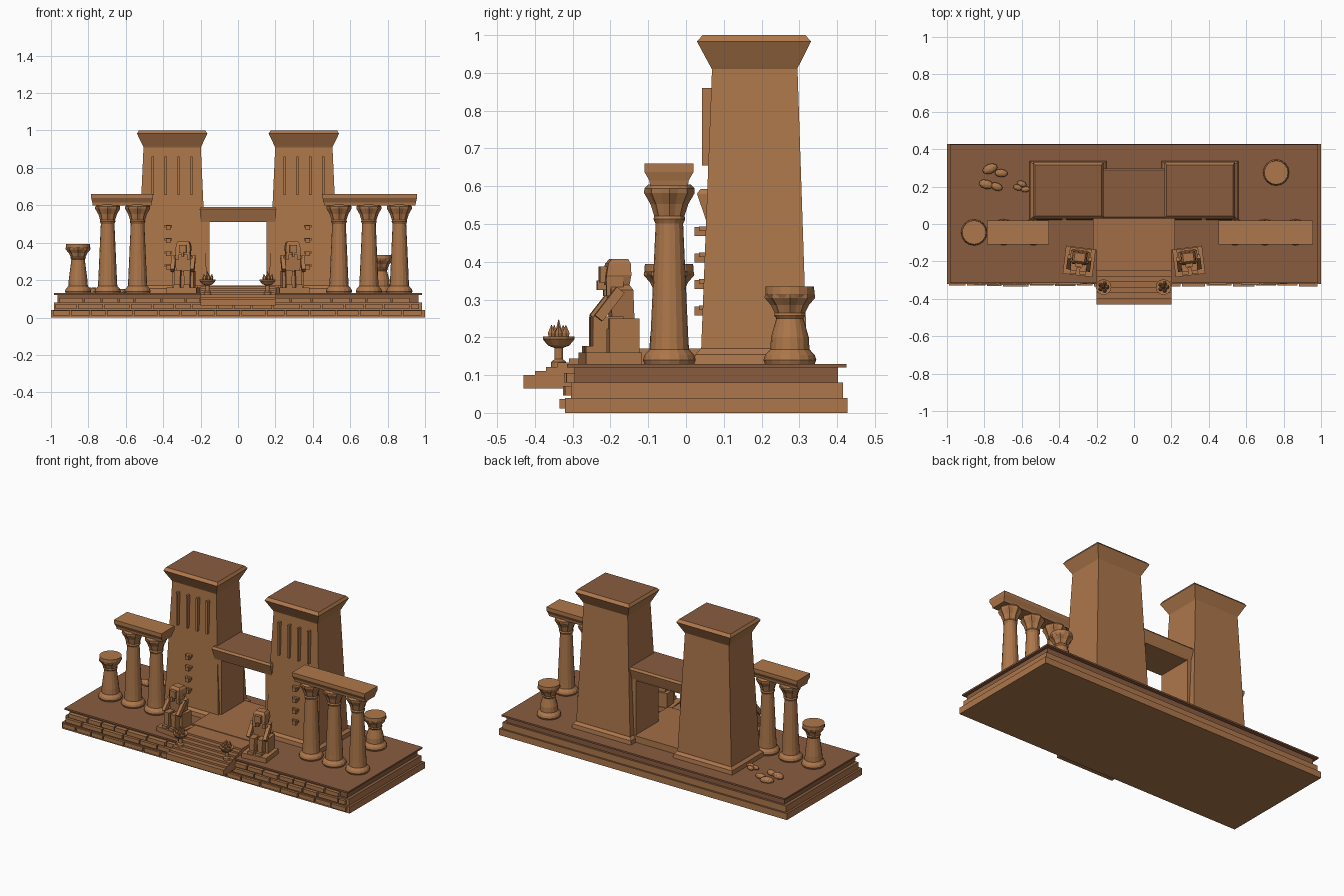
import bpy
import bmesh
import math
import random
from mathutils import Matrix, Vector

random.seed(4)
if "Cube" in bpy.data.objects:
    bpy.data.objects.remove(bpy.data.objects["Cube"], do_unlink=True)


def material(name, rgb):
    m = bpy.data.materials.new(name)
    m.use_nodes = True
    m.diffuse_color = (*rgb, 1)
    m.node_tree.nodes["Principled BSDF"].inputs["Base Color"].default_value = (*rgb, 1)
    return m


SAND = material("sandstone", (0.42, 0.185, 0.07))
DARK = material("dark sandstone", (0.25, 0.108, 0.05))
STEP = material("worn step stone", (0.36, 0.155, 0.062))


def rect(cx, cy, hx, hy, z):
    return [Vector((cx + sx * hx, cy + sy * hy, z))
            for sx, sy in ((-1, -1), (1, -1), (1, 1), (-1, 1))]


def circle(cx, cy, r, z, sides=16, notch=1.0):
    return [Vector((cx + r * (notch if i % 2 else 1) * math.cos(math.tau * i / sides),
                    cy + r * (notch if i % 2 else 1) * math.sin(math.tau * i / sides), z))
            for i in range(sides)]


def loft(name, rings, mat=SAND, top=None, place=None):
    """Skin a stack of rings; faces turned straight up may take a second colour."""
    bm = bmesh.new()
    loops = [[bm.verts.new(p) for p in ring] for ring in rings]
    n = len(loops[0])
    for a, b in zip(loops, loops[1:]):
        for i in range(n):
            j = (i + 1) % n
            bm.faces.new((a[i], a[j], b[j], b[i]))
    bm.faces.new(loops[0][::-1])
    bm.faces.new(loops[-1])
    bm.normal_update()
    if top:
        for f in bm.faces:
            f.material_index = int(f.normal.z > 0.9)
    me = bpy.data.meshes.new(name)
    bm.to_mesh(me)
    bm.free()
    me.materials.append(mat)
    if top:
        me.materials.append(top)
    ob = bpy.data.objects.new(name, me)
    bpy.context.collection.objects.link(ob)
    if place:
        ob.matrix_world = place
    return ob


def box(name, x, y, z, mat=SAND, top=None, place=None):
    cx, cy, hx, hy = sum(x) / 2, sum(y) / 2, (x[1] - x[0]) / 2, (y[1] - y[0]) / 2
    return loft(name, [rect(cx, cy, hx, hy, h) for h in z], mat, top, place)


def turned(name, cx, cy, profile, mat=SAND, sides=16):
    """Turned shape from (radius, height, notch) steps."""
    return loft(name, [circle(cx, cy, r, z, sides, k) for r, z, k in profile], mat)


# Stepped base and floor slab
box("base_lower", (-1, 1), (-0.32, 0.427), (0, 0.04), SAND, DARK)
box("base_middle", (-0.985, 0.985), (-0.305, 0.415), (0.04, 0.08), SAND, DARK)
box("base_upper", (-0.965, 0.965), (-0.295, 0.402), (0.08, 0.12), DARK)
box("floor_slab", (-0.985, 0.985), (-0.315, 0.425), (0.12, 0.13), DARK)

# Facing bricks along the front of each tier
for row, (z, back, half) in enumerate(((0.012, -0.32, 0.99), (0.046, -0.305, 0.975), (0.08, -0.295, 0.955))):
    x = -half
    while x < half - 0.03:
        end = min(x + random.uniform(0.08, 0.15), half)
        out = random.uniform(0.008, 0.016) + 0.006 * row
        box(f"brick_row_{row}", (x, end - 0.008), (back - out, back + 0.01), (z, z + 0.025))
        x = end

# Entrance stairs and threshold
for i in range(7):
    box("stair", (-0.2, 0.2), (-0.43 + 0.03 * i, -0.13),
        (0.065 + 0.008 * i, 0.1 + 0.011 * i), SAND, STEP)
box("threshold", (-0.22, 0.22), (-0.14, 0.29), (0.125, 0.17), SAND, STEP)

# Towers, with ridges, hooks and door jambs
for side in (-1, 1):
    cx = 0.352 * side
    loft("tower_plinth", [rect(cx, 0.18, 0.206, 0.158, 0.13), rect(cx, 0.18, 0.203, 0.155, 0.155),
                          rect(cx, 0.18, 0.188, 0.141, 0.17)])
    loft("tower", [rect(cx, 0.18, 0.187, 0.14, 0.165), rect(cx, 0.182, 0.153, 0.113, 0.915)])
    loft("tower_cornice", [rect(cx, 0.181, 0.153, 0.113, 0.91), rect(cx, 0.181, 0.158, 0.118, 0.92),
                           rect(cx, 0.18, 0.188, 0.151, 0.983), rect(cx, 0.18, 0.178, 0.136, 1.0)],
         SAND, DARK)
    for k in range(4):
        rx = cx + (k - 1.5) * 0.069
        box("tower_ridge", (rx - 0.006, rx + 0.006), (0.042, 0.09), (0.655, 0.86))
        hx, hz = 0.372 * side, 0.27 + 0.07 * k
        box("hook_arm", (hx - 0.012, hx + 0.012), (0.022, 0.07), (hz - 0.012, hz + 0.012))
        box("hook_collar", (hx - 0.02, hx + 0.02), (0.035, 0.07), (hz + 0.002, hz + 0.014))
    jx = 0.178 * side
    box("door_jamb", (jx - 0.025, jx + 0.025), (0.055, 0.28), (0.13, 0.52))

# Gate lintel
loft("lintel", [rect(0, 0.165, 0.2, 0.112, 0.51), rect(0, 0.165, 0.2, 0.117, 0.525),
                rect(0, 0.163, 0.205, 0.134, 0.58), rect(0, 0.163, 0.2, 0.125, 0.592)], SAND, DARK)


# Columns share one foot and one petalled capital
def foot(name, x, y, neck):
    turned(name, x, y, [(0.066, 0.13, 1), (0.07, 0.14, 1), (0.066, 0.153, 1), (0.052, 0.168, 1),
                        (0.05, 0.2, 1), (0.036, neck, 1)])


def capital(name, x, y, z, h):
    turned(name, x, y, [(0.036, z, 1), (0.042, z + 0.12 * h, 1), (0.04, z + 0.2 * h, 0.9),
                        (0.05, z + 0.5 * h, 0.85), (0.067, z + 0.78 * h, 0.86),
                        (0.066, z + 0.9 * h, 0.92), (0.056, z + h, 1)])


for x in (-0.697, -0.537, 0.54, 0.7, 0.863):
    foot("column", x, -0.044, 0.51)
    capital("column_capital", x, -0.044, 0.5, 0.105)
for x, y, z in ((-0.855, -0.045, 0.31), (0.76, 0.275, 0.25)):
    foot("broken_column", x, y, z)
    capital("broken_column_capital", x, y, z, 0.07)
    turned("broken_column_top", x, y, [(0.06, z + 0.055, 1), (0.065, z + 0.065, 1), (0.064, z + 0.084, 1)])

# Beams over the colonnades
for x0, x1 in ((-0.785, -0.455), (0.452, 0.957)):
    cx, hx = (x0 + x1) / 2, (x1 - x0) / 2
    loft("colonnade_beam", [rect(cx, -0.045, hx - 0.008, 0.05, 0.6), rect(cx, -0.045, hx - 0.006, 0.052, 0.615),
                            rect(cx, -0.045, hx, 0.065, 0.638), rect(cx, -0.045, hx, 0.065, 0.66)])

# Seated guardian statues
for side in (-1, 1):
    at = Matrix.Translation((0.293 * side, -0.2, 0)) @ Matrix.Rotation(math.radians(7 * side), 4, "Z")
    box("statue_plinth", (-0.08, 0.08), (-0.075, 0.075), (0.13, 0.16), place=at)
    box("statue_seat", (-0.058, 0.058), (-0.01, 0.07), (0.16, 0.25), place=at)
    loft("statue_torso", [rect(0, 0.03, 0.036, 0.03, 0.24), rect(0, 0.025, 0.05, 0.03, 0.325),
                          rect(0, 0.022, 0.022, 0.022, 0.345)], place=at)
    for s in (-1, 1):
        box("statue_thigh", (0.026 * s - 0.018, 0.026 * s + 0.018), (-0.052, 0.03), (0.222, 0.255), place=at)
        box("statue_shin", (0.026 * s - 0.016, 0.026 * s + 0.016), (-0.052, -0.015), (0.16, 0.23), place=at)
        box("statue_foot", (0.026 * s - 0.017, 0.026 * s + 0.017), (-0.07, -0.02), (0.16, 0.177), place=at)
        arm = at @ Matrix.Translation((0.053 * s, -0.008, 0.29)) @ Matrix.Rotation(math.radians(-38), 4, "X")
        box("statue_arm", (-0.011, 0.011), (-0.013, 0.013), (-0.05, 0.045), place=arm)
        box("statue_headdress_flap", (0.03 * s - 0.009, 0.03 * s + 0.009), (-0.015, 0.03), (0.31, 0.36), place=at)
    loft("statue_head", [rect(0, 0.015, 0.032, 0.032, 0.338), rect(0, 0.018, 0.04, 0.033, 0.365),
                         rect(0, 0.02, 0.036, 0.03, 0.395), rect(0, 0.022, 0.028, 0.022, 0.407)], place=at)
    box("statue_face", (-0.02, 0.02), (-0.03, 0), (0.345, 0.388), place=at)
    box("statue_beard", (-0.007, 0.007), (-0.036, -0.012), (0.325, 0.35), place=at)

# Braziers with flames
for x in (-0.163, 0.158):
    y = -0.337
    turned("brazier", x, y, [(0.02, 0.12, 1), (0.02, 0.135, 1), (0.011, 0.142, 1), (0.011, 0.172, 1),
                             (0.028, 0.178, 1), (0.042, 0.195, 1), (0.042, 0.202, 1), (0.032, 0.2, 1)], sides=12)
    for k in range(6):
        a, d = math.tau * k / 5, 0.02 if k < 5 else 0
        fx, fy = x + d * math.cos(a), y + d * math.sin(a)
        loft("flame", [circle(fx, fy, 0.008, 0.195, 6), circle(fx, fy, 0.011, 0.212, 6),
                       circle(fx + d * 0.2 * math.cos(a), fy, 0.001, 0.232 if d else 0.247, 6)])

# Scattered rubble
for x, y, r in ((-0.77, 0.295, 0.042), (-0.71, 0.272, 0.035), (-0.79, 0.212, 0.04), (-0.735, 0.2, 0.034),
                (-0.6, 0.215, 0.026), (-0.622, 0.195, 0.025), (-0.58, 0.185, 0.025)):
    bm = bmesh.new()
    bmesh.ops.create_icosphere(bm, subdivisions=2, radius=r)
    bmesh.ops.scale(bm, vec=(1, 0.62, 0.5), verts=bm.verts)
    bmesh.ops.rotate(bm, matrix=Matrix.Rotation(random.uniform(-0.4, 0.4), 3, "Z"), verts=bm.verts)
    bmesh.ops.translate(bm, vec=(x, y, 0.14), verts=bm.verts)
    mesh = bpy.data.meshes.new("rubble")
    bm.to_mesh(mesh)
    bm.free()
    mesh.materials.append(SAND)
    bpy.context.collection.objects.link(bpy.data.objects.new("rubble", mesh))
